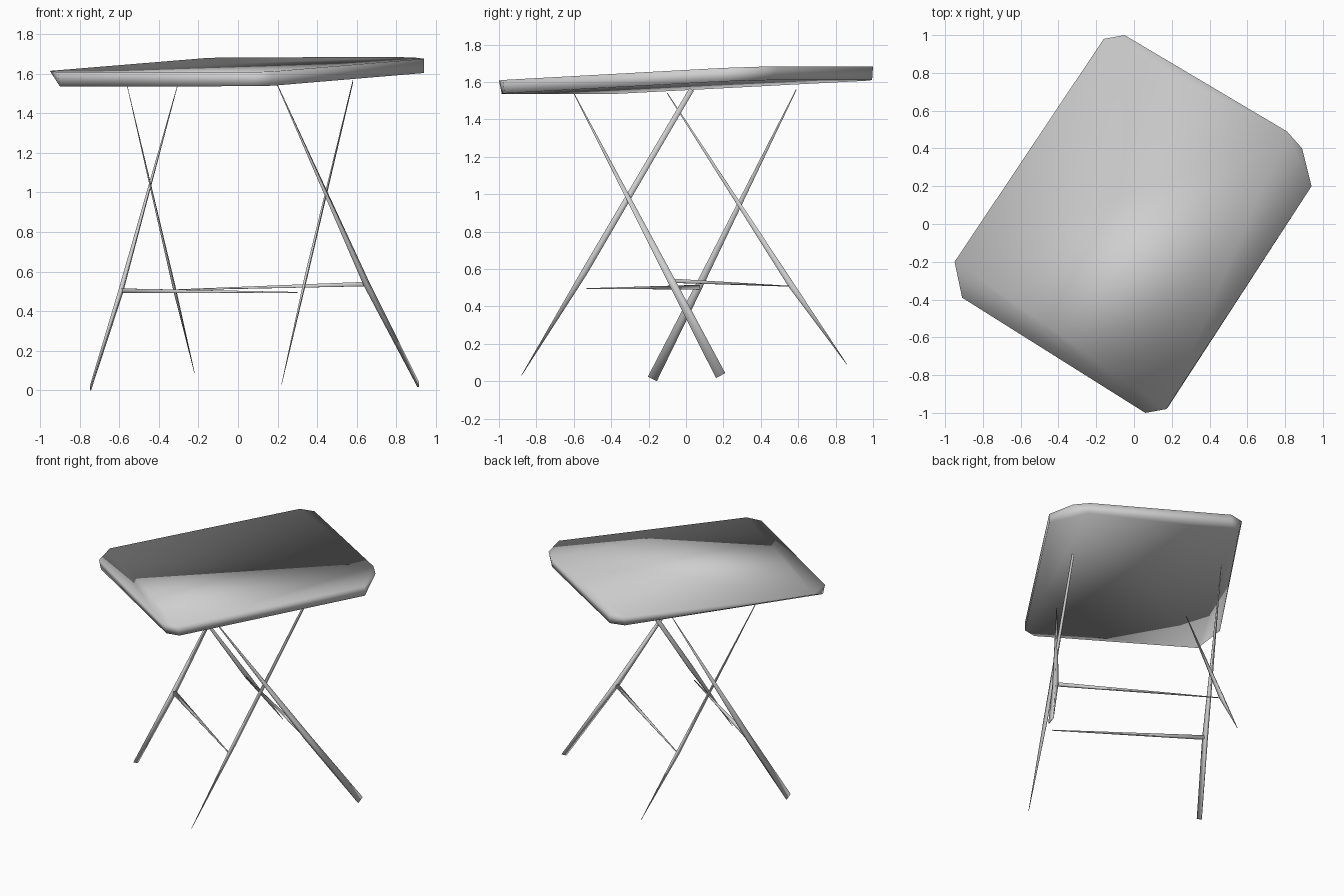
import bpy
import bmesh

if "Cube" in bpy.data.objects:
    bpy.data.objects.remove(bpy.data.objects["Cube"])

grey = bpy.data.materials.new("light grey")
grey.diffuse_color = (0.62, 0.62, 0.62, 1)
grey.use_nodes = True
grey.node_tree.nodes["Principled BSDF"].inputs["Base Color"].default_value = grey.diffuse_color


def loft(name, rings):
    """Skin equal-length rings of points, cap both ends, shade smooth."""
    bm = bmesh.new()
    rows = [[bm.verts.new(p) for p in ring] for ring in rings]
    n = len(rows[0])
    for lo, hi in zip(rows, rows[1:]):
        for i in range(n):
            j = (i + 1) % n
            bm.faces.new((lo[i], lo[j], hi[j], hi[i]))
    bm.faces.new(rows[0][::-1])
    bm.faces.new(rows[-1])
    bmesh.ops.remove_doubles(bm, verts=bm.verts, dist=0.0005)
    bmesh.ops.triangulate(bm, faces=bm.faces)
    bmesh.ops.recalc_face_normals(bm, faces=bm.faces)
    for f in bm.faces:
        f.smooth = True
    mesh = bpy.data.meshes.new(name)
    bm.to_mesh(mesh)
    bm.free()
    mesh.materials.append(grey)
    ob = bpy.data.objects.new(name, mesh)
    bpy.context.collection.objects.link(ob)
    return ob


def leg(name, path):
    """Tapering leg; each path point is x, y, z, half width x, half width y."""
    slope = (path[-1][1] - path[0][1]) / (path[-1][2] - path[0][2])
    rings = []
    for x, y, z, hx, hy in path:
        rings.append([(x + a * hx, y + b * hy, z - slope * b * hy)
                      for a, b in ((-1, -1), (1, -1), (1, 1), (-1, 1))])
    loft(name, rings)


def rail(name, start, end, h):
    """Cross rail running from a thick end to a thin end."""
    rings = []
    for (x, y, z), r in ((start, h), (end, h * 0.2)):
        rings.append([(x + a * r * 0.55, y + a * r * 0.83, z + b * r)
                      for a, b in ((-1, -1), (1, -1), (1, 1), (-1, 1))])
    loft(name, rings)


# Tabletop: slightly tilted slab with clipped corners
def tilted(points, base):
    return [(x, y, base + 0.0457 * (0.53 * x + 0.85 * y + 0.82)) for x, y in points]


top = [(-.16, .98), (-.05, 1), (.81, .49), (.89, .40), (.94, .20),
       (.17, -.98), (.06, -1), (-.91, -.39), (-.95, -.20)]
bottom = [(-.15, .96), (-.05, .995), (.81, .47), (.81, .47), (.94, .20),
          (.18, -.97), (.08, -.985), (-.90, -.38), (-.90, -.38)]
loft("tabletop", [tilted(bottom, 1.535), tilted(top, 1.607)])

# Left pair of crossed legs
leg("left_leg_outer", [(-.745, -.18, .012, .003, .024), (-.592, .065, .50, .011, .018),
                       (-.30, .59, 1.56, .001, .002)])
leg("left_leg_inner", [(-.22, .86, .09, .001, .001), (-.32, .565, .51, .006, .014),
                       (-.56, -.10, 1.54, .001, .002)])

# Right pair of crossed legs
leg("right_leg_outer", [(.91, .185, .03, .004, .025), (.648, -.08, .54, .014, .018),
                        (.20, -.60, 1.54, .002, .002)])
leg("right_leg_inner", [(.22, -.88, .03, .001, .001), (.345, -.545, .58, .006, .015),
                        (.58, .03, 1.56, .001, .012)])

# Cross rails between the leg pairs
rail("front_rail", (-.59, .065, .503), (.30, -.53, .495), .012)
rail("back_rail", (.64, -.075, .537), (-.32, .55, .508), .011)
